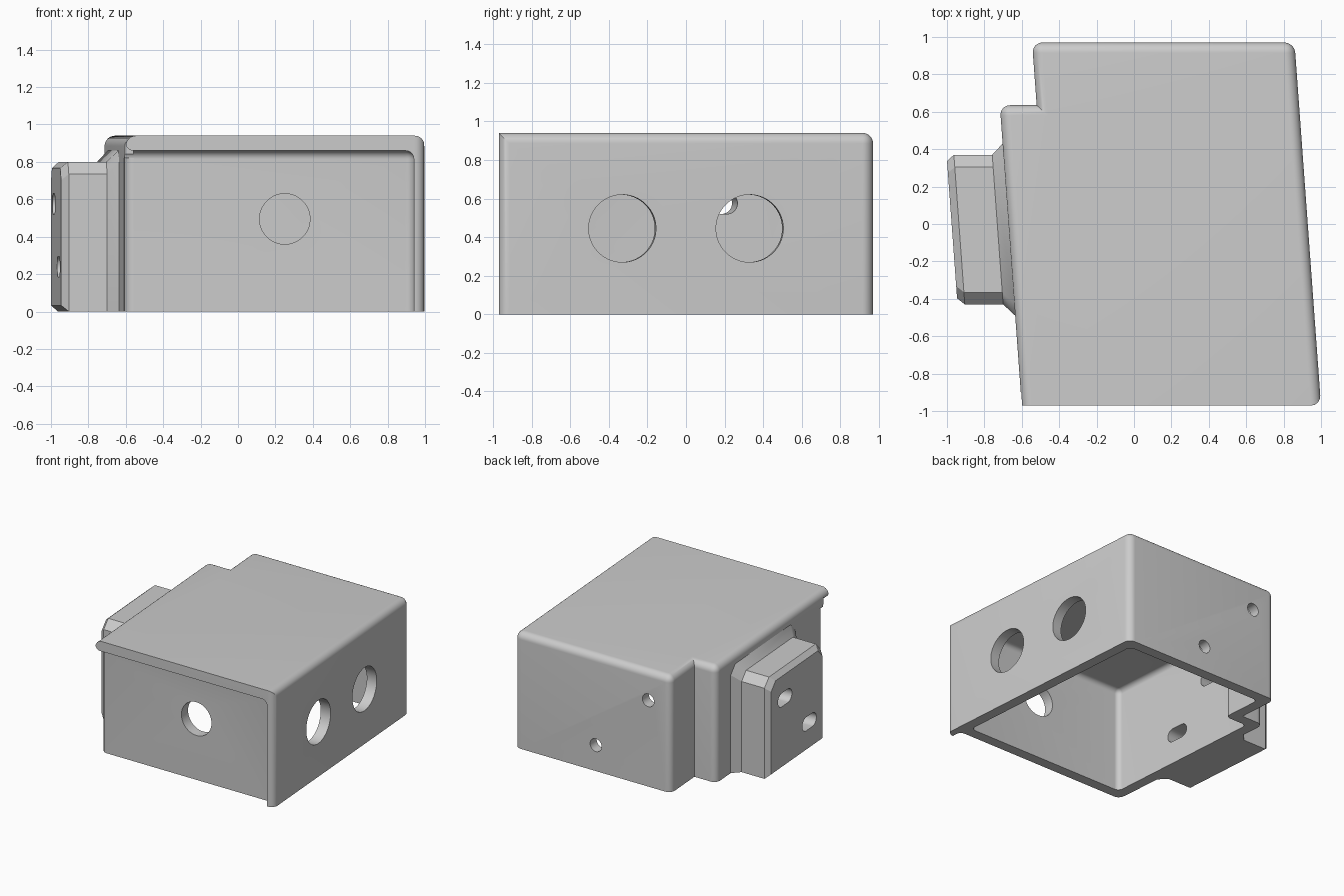
import bpy, bmesh, math
from mathutils import Vector

if "Cube" in bpy.data.objects:
    bpy.data.objects.remove(bpy.data.objects["Cube"])

SKEW = 0.073      # sideways lean of the long walls per unit of y
WALL = 0.085
HEIGHT = 0.94
FRONT, FACE, BACK = -0.97, -0.89, 0.97
SIDE = Vector((1, SKEW, 0)).normalized()    # normal of the long walls

grey = bpy.data.materials.new("plain grey")
grey.use_nodes = True
grey.diffuse_color = (0.6, 0.6, 0.6, 1)
grey.node_tree.nodes["Principled BSDF"].inputs["Base Color"].default_value = (0.6, 0.6, 0.6, 1)


def finish(bm, name):
    bmesh.ops.recalc_face_normals(bm, faces=bm.faces)
    mesh = bpy.data.meshes.new(name)
    bm.to_mesh(mesh)
    bm.free()
    mesh.materials.append(grey)
    obj = bpy.data.objects.new(name, mesh)
    bpy.context.collection.objects.link(obj)
    return obj


def prism(name, points, vector, radius=0, rounded=None):
    """Extrude a closed 3D outline; round the edges whose two ends pass the rule."""
    bm = bmesh.new()
    face = bm.faces.new([bm.verts.new(p) for p in points])
    moved = bmesh.ops.extrude_face_region(bm, geom=[face], use_keep_orig=True)["geom"]
    bmesh.ops.translate(bm, vec=vector, verts=[v for v in moved if isinstance(v, bmesh.types.BMVert)])
    bmesh.ops.recalc_face_normals(bm, faces=bm.faces)
    if radius:
        edges = [e for e in bm.edges if rounded(e.verts[0].co, e.verts[1].co)]
        bmesh.ops.bevel(bm, geom=edges, offset=radius, segments=8, profile=0.5, affect='EDGES')
    return finish(bm, name)


def combine(target, tool, operation):
    mod = target.modifiers.new(operation.lower(), 'BOOLEAN')
    mod.operation, mod.solver, mod.object = operation, 'EXACT', tool
    bpy.context.view_layer.objects.active = target
    bpy.ops.object.modifier_apply(modifier=mod.name)
    bpy.data.objects.remove(tool)


def drill(target, centre, axis, radius, stretch=0, depth=0.5):
    """Cut a round hole, or a slot when stretched sideways."""
    axis = Vector(axis)
    across = axis.cross((0, 0, 1))
    start = Vector(centre) - axis * depth / 2
    ring = []
    for i in range(48):
        a = math.tau * (i + 0.5) / 48
        shift = math.copysign(stretch, math.cos(a))
        ring.append(start + across * (radius * math.cos(a) + shift) + Vector((0, 0, radius * math.sin(a))))
    combine(target, prism("hole_cutter", ring, axis * depth), 'DIFFERENCE')


def wall_x(base, y):
    return base - SKEW * y


LEFT, RIGHT, STEP, STEP_Y = -0.671, 0.929, -0.474, 0.635


def outline(front, t, z):
    """Stepped, leaning floor plan, inset by t."""
    b, s = BACK - t, STEP_Y - t
    corners = [(LEFT + t, front), (RIGHT - t, front), (RIGHT - t, b),
               (STEP + t, b), (STEP + t, s), (LEFT + t, s)]
    return [(wall_x(base, y), y, z) for base, y in corners]


# Outer shell with rounded top and corners, square at the front
notch = wall_x(STEP, STEP_Y)


def shell_edges(a, b):
    if abs(a.z - b.z) > 0.1:
        sharp_left = a.x < 0 and a.y < FACE
        in_notch = abs(a.x - notch) < 0.01 and abs(a.y - STEP_Y) < 0.01
        return not (sharp_left or in_notch)
    return min(a.z, b.z) > 0.5 and max(a.y, b.y) > FACE


housing = prism("housing", outline(FRONT, 0, 0), (0, 0, HEIGHT), 0.055, shell_edges)

# Side mounting block: chamfered outline lofted outwards with a flared root
def block_ring(depth, grow, low):
    y0, y1, top, c = -0.43 - grow, 0.37 + grow, 0.8 + grow, 0.065
    plan = [(y0, low), (y0, top - c), (y0 + c, top), (y1 - c, top), (y1, top - c), (y1, low)]
    return [(wall_x(LEFT, y) - depth, y, z) for y, z in plan]


bm = bmesh.new()
rings = [[bm.verts.new(p) for p in block_ring(*r)] for r in
         ((-0.04, 0.06, 0), (0, 0.06, 0), (0.06, 0, 0), (0.265, 0, 0), (0.304, -0.033, 0.033))]
for r, q in zip(rings, rings[1:]):
    for i in range(6):
        j = (i + 1) % 6
        bm.faces.new((r[i], r[j], q[j], q[i]))
bm.faces.new(rings[0])
bm.faces.new(rings[-1])
combine(housing, finish(bm, "mounting_block"), 'UNION')

# Hollow interior, open underneath
cavity = prism("cavity_cutter", outline(FACE + WALL, WALL, -0.2), (0, 0, HEIGHT - WALL + 0.2),
               0.04, lambda a, b: max(a.z, b.z) > 0.5)
combine(housing, cavity, 'DIFFERENCE')

# Front recess that leaves a filleted lip along the top and one side
LIP_X, LIP_Z = 0.94, 0.86
recess = prism("recess_cutter", [(x, -1.5, z) for x, z in
               ((-1.2, -0.3), (LIP_X, -0.3), (LIP_X, LIP_Z), (-1.2, LIP_Z))], (0, FACE + 1.5, 0), 0.045,
               lambda a, b: (min(a.y, b.y) > -1 and (min(a.x, b.x) > 0 or min(a.z, b.z) > 0))
               or (abs(a.y - b.y) > 0.1 and a.x > 0 and a.z > 0))
combine(housing, recess, 'DIFFERENCE')


def corner_arc(cx, cy, r):
    """Quarter arc facing the lower left, then the corner it trims."""
    arc = [(cx - r * math.cos(a), cy - r * math.sin(a))
           for a in (math.pi / 2 * i / 8 for i in range(9))]
    return arc + [(cx, cy - r - 0.1), (cx - r - 0.1, cy - r - 0.1), (cx - r - 0.1, cy)]


# Rounded free end of the lip, and rounded upright corner under it
end = prism("lip_end_cutter", [(x, -1.5, z) for x, z in corner_arc(-0.56, 0.9, 0.04)], (0, 0.6, 0))
combine(housing, end, 'DIFFERENCE')
corner_x = wall_x(LEFT, FACE)
upright = prism("corner_cutter", [(x, y, -0.2) for x, y in
                corner_arc(corner_x + 0.05, FACE + 0.05, 0.05)], (0, 0, 1.02))
combine(housing, upright, 'DIFFERENCE')

# Cable openings, screw holes and mounting slots
for y in (-0.33, 0.33):
    drill(housing, (wall_x(RIGHT, y), y, 0.445), SIDE, 0.175)
drill(housing, (0.25, FACE, 0.495), (0, 1, 0), 0.135)
for x, z in ((-0.34, 0.70), (0.13, 0.21)):
    drill(housing, (x, BACK, z), (0, 1, 0), 0.052)
for y, z in ((0.15, 0.575), (-0.2, 0.24)):
    drill(housing, (wall_x(LEFT, y) - 0.15, y, z), SIDE, 0.055, 0.045, 0.8)

# Smooth the rounded edges, keep the rest crisp
bpy.ops.object.select_all(action='DESELECT')
housing.select_set(True)
bpy.context.view_layer.objects.active = housing
bpy.ops.object.shade_smooth_by_angle(angle=math.radians(30))
